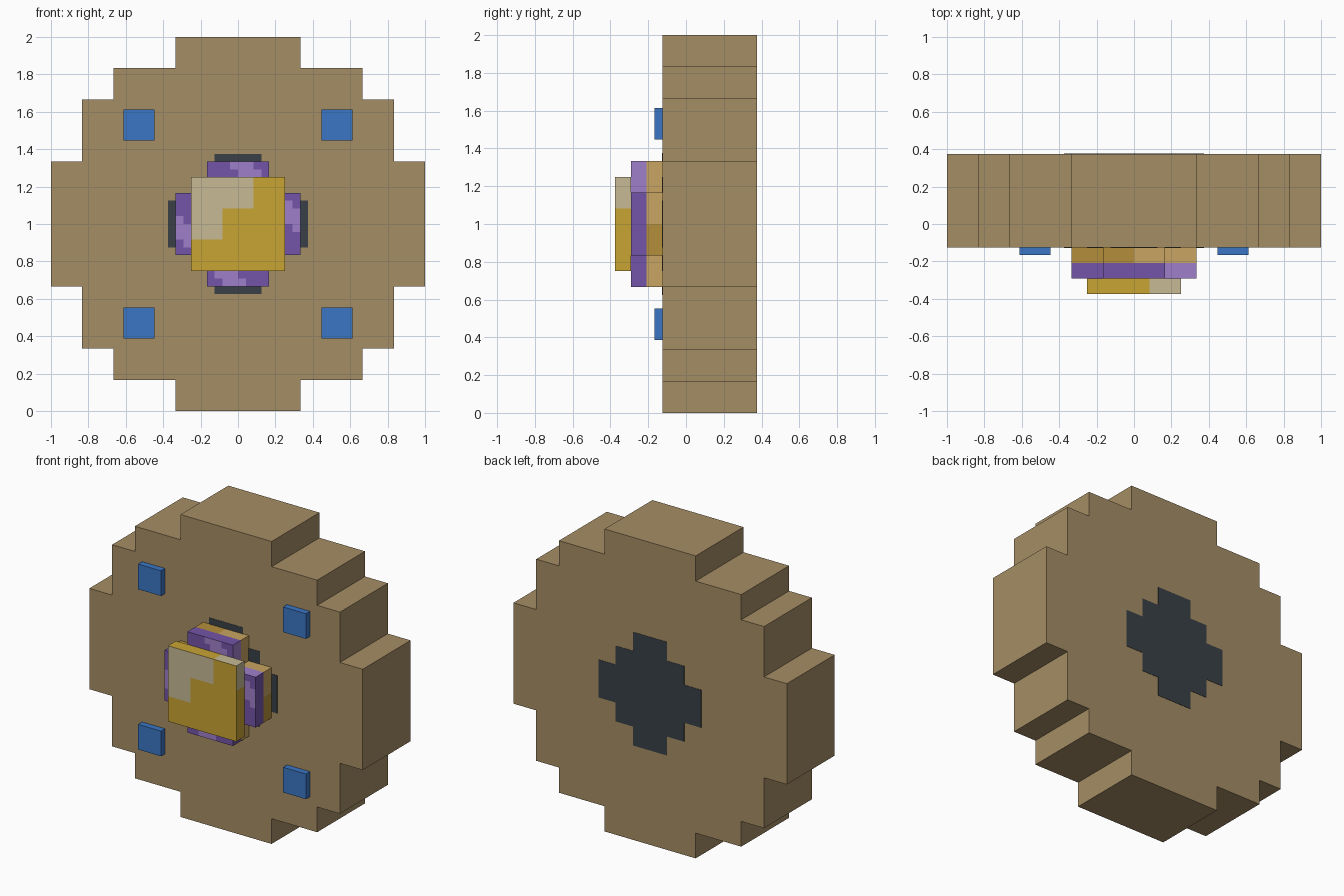
import bpy
import bmesh
from mathutils import Vector

if "Cube" in bpy.data.objects:
    bpy.data.objects.remove(bpy.data.objects["Cube"], do_unlink=True)

U = 1 / 24          # modelling grid step
MID = 1.0           # height of the wheel centre


def material(name, hex_code):
    srgb = [int(hex_code[i:i + 2], 16) / 255 for i in (0, 2, 4)]
    rgba = [c / 12.92 if c < 0.04045 else ((c + 0.055) / 1.055) ** 2.4 for c in srgb] + [1]
    mat = bpy.data.materials.new(name)
    mat.use_nodes = True
    mat.diffuse_color = rgba
    bsdf = mat.node_tree.nodes["Principled BSDF"]
    bsdf.inputs["Base Color"].default_value = rgba
    bsdf.inputs["Roughness"].default_value = 0.8
    return mat


wood = material("brown wood", "A58D65")
iron = material("dark iron", "394047")
blue = material("blue", "3B76C5")
purple = material("purple", "7455A8")
lilac = material("light purple", "A07FCB")
gold = material("gold", "C9A434")
cream = material("pale cream", "C7BA94")
tan = material("light tan", "C8A562")
ochre = material("ochre", "B48F3B")


def stepped_block(name, steps, y_front, y_back, mats, cuts=(), rule=None, centre=(0, MID)):
    """Extrude a symmetric stepped outline; steps are half sizes in grid units."""
    quarter = []
    for i, (w, h) in enumerate(steps):
        if i:
            quarter.append((steps[i - 1][0], h))
        quarter.append((w, h))
    outline = (quarter + [(x, -z) for x, z in reversed(quarter)]
               + [(-x, -z) for x, z in quarter] + [(-x, z) for x, z in reversed(quarter)])
    bm = bmesh.new()
    face = bm.faces.new([bm.verts.new((x * U, y_front, z * U)) for x, z in outline])
    ext = bmesh.ops.extrude_face_region(bm, geom=[face])
    back = [v for v in ext["geom"] if isinstance(v, bmesh.types.BMVert)]
    bmesh.ops.translate(bm, verts=back, vec=(0, y_back - y_front, 0))
    # cut colour borders across the block
    for c in cuts:
        for axis in (Vector((1, 0, 0)), Vector((0, 0, 1))):
            for s in {c, -c}:
                bmesh.ops.bisect_plane(bm, geom=bm.verts[:] + bm.edges[:] + bm.faces[:],
                                       plane_co=axis * s * U, plane_no=axis)
    bmesh.ops.recalc_face_normals(bm, faces=bm.faces[:])
    if rule:
        for f in bm.faces:
            p = f.calc_center_median() / U
            f.material_index = int(rule(p.x, p.z, f.normal))
    mesh = bpy.data.meshes.new(name)
    bm.to_mesh(mesh)
    bm.free()
    for m in mats:
        mesh.materials.append(m)
    obj = bpy.data.objects.new(name, mesh)
    obj.location = (centre[0], 0, centre[1])
    bpy.context.collection.objects.link(obj)
    return obj


def side_position(x, z, n):
    """Distance along a side face, mirrored so opposite sides match."""
    if abs(n.x) > 0.5:
        return z * (1 if n.x > 0 else -1)
    return x * (1 if n.z > 0 else -1)


def hub_base_rule(x, z, n):
    if abs(n.y) > 0.5:
        return False
    along = side_position(x, z, n)
    return along < 0 and not (abs(n.x) > 0.5 and along < -4)


def hub_ring_rule(x, z, n):
    if abs(n.y) < 0.5:
        return side_position(x, z, n) > 4
    if n.y > 0:
        return False
    # zigzag patch on each arm of the front
    radial, along = (z, x) if abs(z) > abs(x) else (x, z)
    if radial < 0:
        along = -along
    if abs(radial) > 7:
        return -1 < along < 2
    return abs(radial) > 4 and 0 < along < 3


def hub_cap_rule(x, z, n):
    if abs(n.y) < 0.5:
        return side_position(x, z, n) > 2
    return n.y < 0 and ((z > 2 and x < 2) or (x < -2 and z > -2))


# Wheel body and the axle showing on both sides
stepped_block("wheel", [(8, 24), (16, 20), (20, 16), (24, 8)], -0.125, 0.375, [wood])
stepped_block("axle", [(3, 9), (6, 6), (9, 3)], -0.127, 0.377, [iron])

# Layered hub
cross = [(4, 8), (8, 4)]
stepped_block("hub_base", cross, -5 * U, -3 * U, [tan, ochre], (0,), hub_base_rule)
stepped_block("hub_ring", cross, -7 * U, -5 * U, [purple, lilac], (0, 1, 2, 3, 7), hub_ring_rule)
stepped_block("hub_cap", [(6, 6)], -9 * U, -7 * U, [gold, cream], (2,), hub_cap_rule)

# Four blue studs
for vertical, dz in (("upper", 0.53), ("lower", -0.53)):
    for side, dx in (("left", 0.53), ("right", -0.53)):
        stepped_block(f"stud_{vertical}_{side}", [(2, 2)], -4 * U, -3 * U, [blue],
                      centre=(dx, MID + dz))
